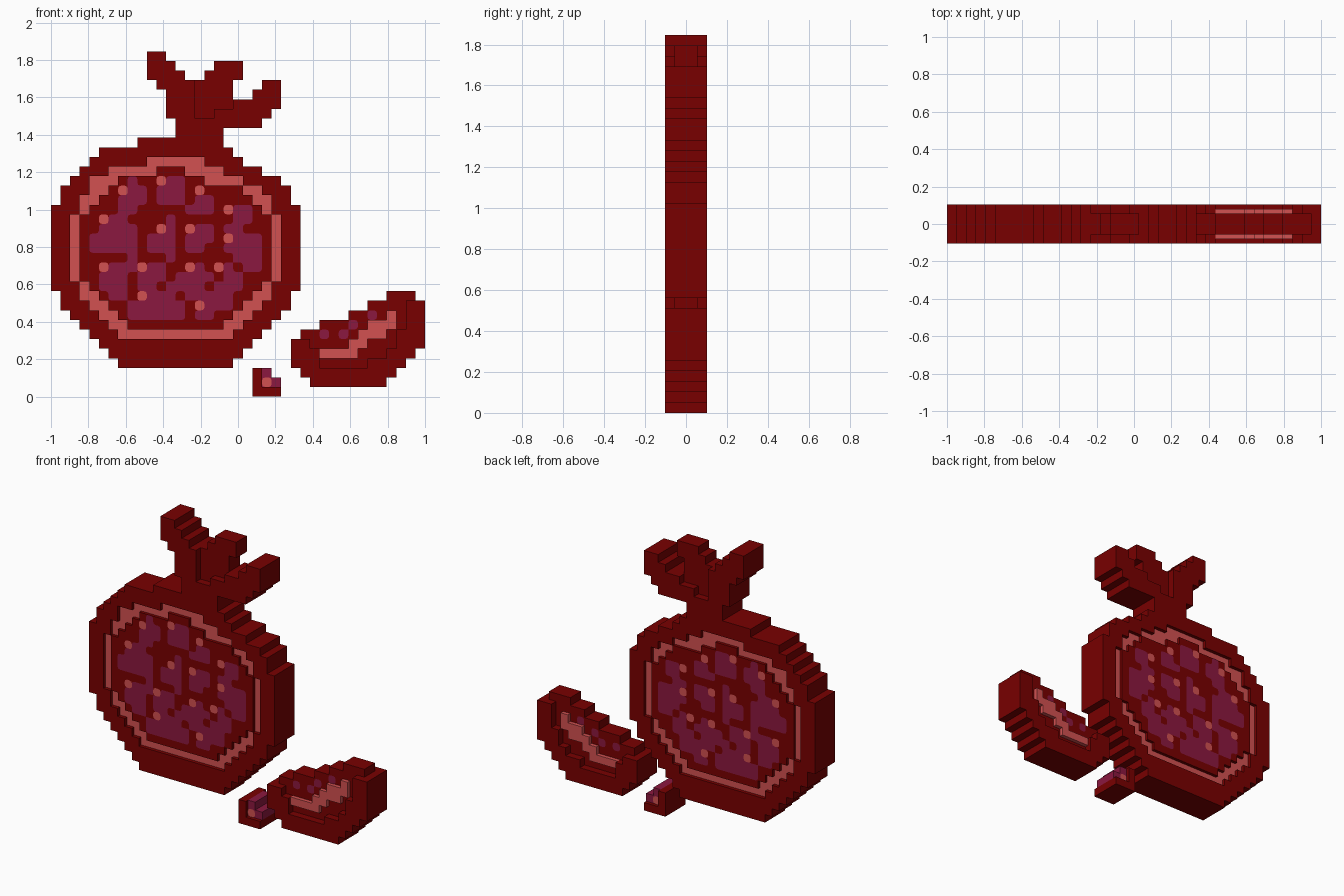
import bpy, bmesh, math

if "Cube" in bpy.data.objects:
    bpy.data.objects.remove(bpy.data.objects["Cube"])

P = 2 / 39                                   # size of one pixel cell
THICK, RAISED, MID, THIN = 0.103, 0.1, 0.08, 0.055   # half depths of the relief


def material(name, rgb):
    m = bpy.data.materials.new(name)
    m.diffuse_color = (*rgb, 1)
    m.use_nodes = True
    m.node_tree.nodes["Principled BSDF"].inputs["Base Color"].default_value = m.diffuse_color
    return m


RED = material("dark red", (0.19, 0.0, 0.0))
PINK = material("salmon", (0.65, 0.082, 0.082))
PURPLE = material("purple", (0.26, 0.009, 0.05))


def cells(text):
    """'row:first-end,...' or 'low..high:first-end' -> set of (column, row)."""
    out = set()
    for item in text.split():
        rows, spans = item.split(":")
        lo, _, hi = rows.partition("..")
        for r in range(int(lo), int(hi or lo) + 1):
            for span in spans.split(","):
                a, _, b = span.partition("-")
                out |= {(c, r) for c in range(int(a), int(b or int(a) + 1))}
    return out


def finish(bm, name, mat, chamfer=0):
    bmesh.ops.remove_doubles(bm, verts=bm.verts, dist=1e-5)
    bmesh.ops.dissolve_limit(bm, angle_limit=math.radians(1),
                             verts=bm.verts, edges=bm.edges)
    if chamfer:
        corners = [v for v in bm.verts if len(v.link_edges) == 2]
        bmesh.ops.bevel(bm, geom=corners, offset=chamfer, segments=2,
                        profile=0.5, affect='VERTICES')
    me = bpy.data.meshes.new(name)
    bm.to_mesh(me)
    bm.free()
    me.materials.append(mat)
    bpy.context.collection.objects.link(bpy.data.objects.new(name, me))


def corners_of(c, r):
    x0, z0 = c * P - 1, r * P
    x1, z1 = (c + 1) * P - 1, (r + 1) * P
    return [(x0, z0), (x1, z0), (x1, z1), (x0, z1)]


def caps(bm, quad, d):
    bm.faces.new([bm.verts.new((x, -d, z)) for x, z in quad])
    bm.faces.new([bm.verts.new((x, d, z)) for x, z in reversed(quad)])


def relief(name, shape, mat):
    """Slab of cells, with walls only where a neighbour is lower."""
    bm = bmesh.new()
    for c, r in shape:
        d, quad = depth[c, r], corners_of(c, r)
        caps(bm, quad, d)
        for i, (dc, dr) in enumerate(((0, -1), (1, 0), (0, 1), (-1, 0))):
            n = depth.get((c + dc, r + dr), 0)
            if n >= d:
                continue
            (ax, az), (bx, bz) = quad[i], quad[(i + 1) % 4]
            for y0, y1 in ([(-d, -n), (n, d)] if n else [(-d, d)]):
                bm.faces.new([bm.verts.new(p) for p in (
                    (ax, y0, az), (ax, y1, az), (bx, y1, bz), (bx, y0, bz))])
    finish(bm, name, mat)


def plates(name, shape, mat, d):
    """Thin rounded-corner inlays on both faces."""
    bm = bmesh.new()
    for c, r in shape:
        caps(bm, corners_of(c, r), d + 0.003)
    finish(bm, name, mat, 0.016)


# Cut fruit: outline, sunken pith ring and pulp
body = cells("3:7-19 4:6-20 5:5-21 6:4-22 7:3-23 8:2-24 9..10:1-25 11..19:0-26 "
             "20..21:1-25 22:2-24 23:3-22 24:4-20 25:5-19 26:9-18")
ring_area = cells("6:7-19 7:6-20 8:5-21 9:4-22 10..11:3-23 12..18:2-24 "
                  "19..20:3-23 21:4-22 22:4-20 23:6-18 24:10-16")
pulp = cells("7:8-18 8:7-19 9:6-20 10:5-21 11:4-22 12..18:3-23 19:4-22 "
             "20:5-21 21:6-20 22:7-16 23:11-14")
# Crown
mid_leaf = cells("29:15-17 30..32:15-19 33:16-20 34:17-20")
crown = cells("27:13-18 28:13-22 29:12-23 30:12-24 31:12-19,21-24 "
              "32:11-19,22-24 33:10-14 34:10-13 35:10-12") - mid_leaf
# Slice
slice_all = cells("1:27-35 2:26-36 3:25-37 4:25-38 5:25-39 6:26-39 7:28-39 "
                  "8:31-39 9:33-39 10:35-38")
slice_pith = cells("4:28-32 5:31-33 6:32-35 7:33-36 8:35")
slice_pulp = cells("3:28-33 4:32-35 5:27-31,33-36 6:26-32,35 7:28-33,36 "
                   "8:31-35,36 9:33-37 10:35-38")
# Loose seed
seed_skin = cells("0:21-24 1..2:21")
seed_core = cells("1:22-24 2:22")

parts = [
    ("fruit_rind", body - ring_area, RED, THICK),
    ("fruit_pith_ring", ring_area - pulp, PINK, MID),
    ("fruit_pulp", pulp, RED, RAISED),
    ("crown_outer_leaves", crown, RED, THICK),
    ("crown_middle_leaf", mid_leaf, RED, THIN),
    ("slice_rind", slice_all - slice_pith - slice_pulp, RED, THICK),
    ("slice_pith", slice_pith, PINK, MID),
    ("slice_pulp", slice_pulp, RED, THIN),
    ("loose_seed_skin", seed_skin, RED, THICK),
    ("loose_seed_core", seed_core, PURPLE, MID),
]
depth = {cell: d for _, shape, _, d in parts for cell in shape}
for name, shape, mat, _ in parts:
    relief(name, shape, mat)

# Seeds and their highlights
plates("fruit_seeds", cells(
    "22:8,12-14 21:8-10,11-14 20:7-10,11-14,15-17 19:7-9,14-17,19-21 "
    "18:6-8,12,19-21 17:5-9,12,15-17,18-20 16:4-9,10-13,14-17,19-22 "
    "15:4-9,10-13,14-16,18-22 14:8,12,19-22 13:6-9,10-12,15,18,20-22 "
    "12:5-8,9-12,13-17,18-20 11:5-8,9-11,12-16,17-20 10:6-8,10-13,14-19 "
    "9:8-14,16-19 8:8-14,15-17"), PURPLE, RAISED)
plates("seed_highlights", cells("22:11 21:7,15 19:18 18:5 17:11,14 16:18 "
                                "13:5,9,14,17 10:9 9:15"), PINK, RAISED)
plates("slice_seeds", cells("6:28,30 7:31 8:33"), PURPLE, THIN)
plates("loose_seed_highlight", cells("1:22"), PINK, MID)
